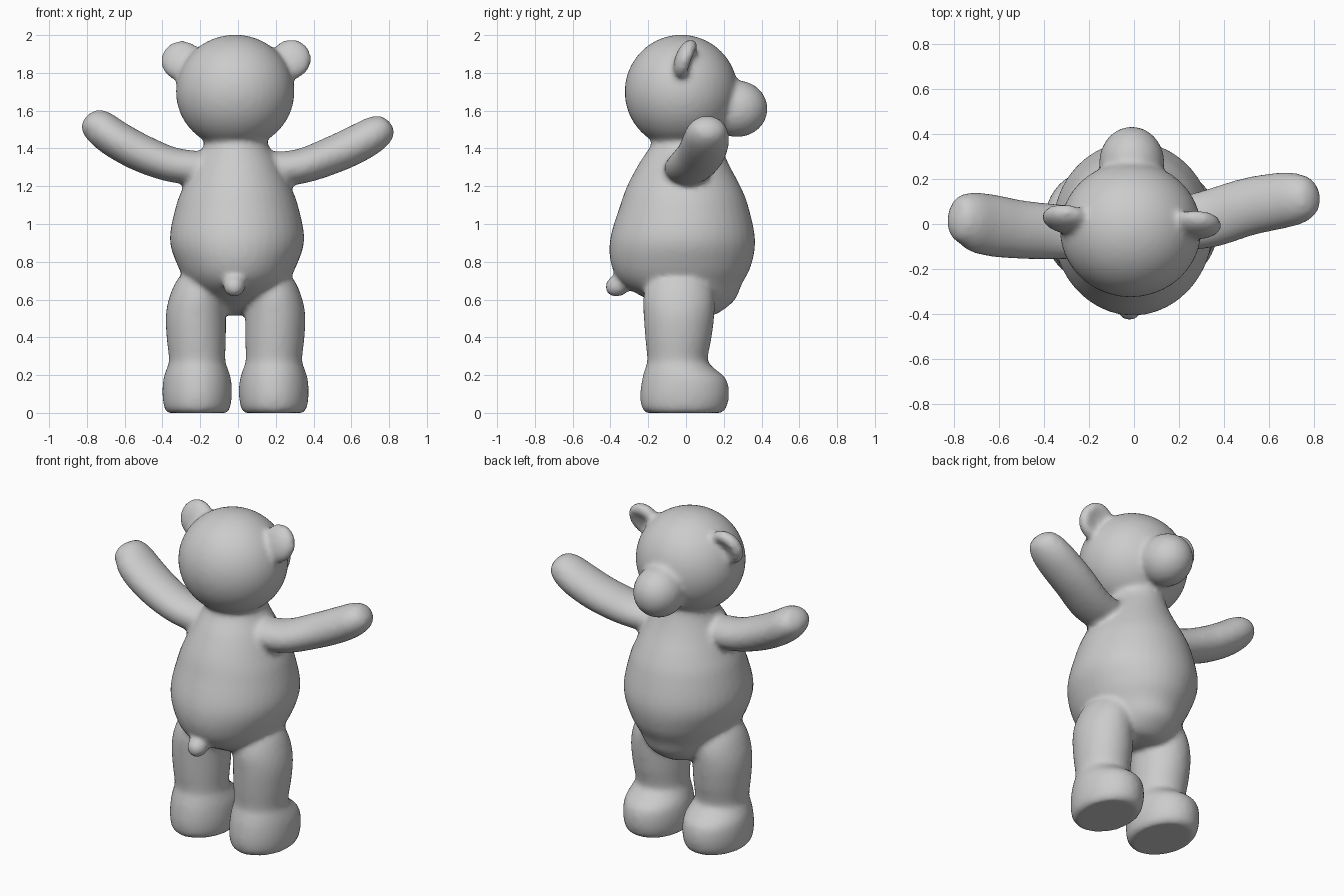
import bpy, bmesh, math
from mathutils import Vector, Matrix

if "Cube" in bpy.data.objects:
    bpy.data.objects.remove(bpy.data.objects["Cube"])

fur = bpy.data.materials.new("grey_fur")
fur.diffuse_color = (0.6, 0.6, 0.6, 1)
fur.use_nodes = True
fur.node_tree.nodes["Principled BSDF"].inputs["Base Color"].default_value = fur.diffuse_color
bm = bmesh.new()          # all parts are gathered here and fused into one skin
SEG = 40


def loft(rings):
    """Skin a list of (center, u, v) ellipses and close both ends."""
    loops = []
    for c, u, v in rings:
        loops.append([bm.verts.new(Vector(c) + u * math.cos(a) + v * math.sin(a))
                      for a in (2 * math.pi * i / SEG for i in range(SEG))])
    faces = []
    for a, b in zip(loops, loops[1:]):
        for i in range(SEG):
            j = (i + 1) % SEG
            faces.append(bm.faces.new((a[i], a[j], b[j], b[i])))
    faces.append(bm.faces.new(loops[0][::-1]))
    faces.append(bm.faces.new(loops[-1]))
    bmesh.ops.recalc_face_normals(bm, faces=faces)


def spline(rows, steps=5):
    """Smooth rows of numbers with a Catmull-Rom curve."""
    p = [rows[0]] + list(rows) + [rows[-1]]
    out = []
    for k in range(1, len(p) - 2):
        for s in range(steps):
            t = s / steps
            out.append([0.5 * (2 * b + (c - a) * t + (2 * a - 5 * b + 4 * c - d) * t * t
                               + (3 * b - a - 3 * c + d) * t ** 3)
                        for a, b, c, d in zip(*p[k - 1:k + 3])])
    return out + [list(rows[-1])]


def column(rows):
    """Upright loft from rows of (z, cx, cy, rx, ry)."""
    loft([((cx, cy, z), Vector((rx, 0, 0)), Vector((0, ry, 0)))
          for z, cx, cy, rx, ry in spline(rows)])


def limb(rows):
    """Sideways loft from rows of (x, y, z, width, thickness)."""
    pts = spline(rows)
    rings = []
    for i, (x, y, z, w, t) in enumerate(pts):
        a, b = pts[max(i - 1, 0)], pts[min(i + 1, len(pts) - 1)]
        d = (Vector(b[:3]) - Vector(a[:3])).normalized()
        u = (Vector((0, 1, 0)) - d * d.y).normalized()
        rings.append(((x, y, z), u * w, d.cross(u) * t))
    loft(rings)


def ball(center, radii, rot=Matrix(), dent=0.0):
    """Ellipsoid, with an optional hollow in its +y side."""
    vs = bmesh.ops.create_uvsphere(bm, u_segments=SEG, v_segments=24, radius=1)["verts"]
    for v in vs:
        if v.co.y > 0:
            v.co.y -= dent * max(0, 1 - (v.co.x ** 2 + v.co.z ** 2) / 0.6)
        v.co = Vector(center) + rot @ Vector([a * b for a, b in zip(v.co, radii)])


# torso and neck
column([(0.515, -0.005, 0.09, 0.06, 0.05), (0.54, -0.005, 0.06, 0.14, 0.13),
        (0.60, -0.005, 0.03, 0.2, 0.23), (0.68, -0.005, -0.02, 0.26, 0.315),
        (0.78, -0.005, -0.025, 0.315, 0.37), (0.92, -0.005, -0.018, 0.356, 0.384),
        (1.1, -0.005, -0.01, 0.322, 0.338), (1.2, -0.005, -0.012, 0.283, 0.3),
        (1.32, -0.005, -0.012, 0.225, 0.237), (1.42, -0.01, 0, 0.17, 0.185),
        (1.5, -0.01, 0, 0.16, 0.17)])

# head and muzzle
ball((-0.015, -0.025, 1.7), (0.314, 0.3, 0.302))
ball((-0.01, 0.27, 1.61), (0.145, 0.162, 0.15))

# ears, hollow in front
for side, x, y, z in ((-1, -0.3, 0.025, 1.865), (1, 0.28, 0.0, 1.872)):
    tilt = Matrix.Rotation(math.radians(-20), 4, 'X') @ Matrix.Rotation(math.radians(-5), 4, 'Z')
    ball((x, y, z), (0.108, 0.058, 0.11), tilt, dent=0.6)

# arms, raised to different angles
limb([(-0.12, -0.04, 1.29, 0.11, 0.09), (-0.33, -0.035, 1.31, 0.122, 0.092),
      (-0.5, -0.025, 1.37, 0.13, 0.099), (-0.64, -0.005, 1.445, 0.137, 0.1),
      (-0.73, 0.015, 1.51, 0.125, 0.094), (-0.785, 0.012, 1.545, 0.09, 0.07),
      (-0.808, 0.012, 1.562, 0.03, 0.025)])
limb([(0.12, -0.01, 1.29, 0.11, 0.09), (0.32, 0.02, 1.303, 0.128, 0.092),
      (0.5, 0.075, 1.365, 0.128, 0.099), (0.64, 0.102, 1.43, 0.125, 0.1),
      (0.73, 0.112, 1.482, 0.112, 0.092), (0.785, 0.116, 1.517, 0.08, 0.067),
      (0.806, 0.118, 1.532, 0.03, 0.025)])

# legs with feet
for s in (-1, 1):
    column([(z, -0.013 + s * off, cy, rx, ry) for z, off, cy, rx, ry in (
        (0.0, 0.203, -0.01, 0.158, 0.2), (0.03, 0.203, -0.01, 0.175, 0.225),
        (0.1, 0.203, -0.007, 0.184, 0.235), (0.18, 0.203, -0.01, 0.179, 0.222),
        (0.24, 0.203, -0.035, 0.16, 0.18), (0.28, 0.203, -0.045, 0.149, 0.16),
        (0.4, 0.208, -0.04, 0.157, 0.176), (0.52, 0.21, -0.037, 0.159, 0.187),
        (0.62, 0.2, -0.037, 0.148, 0.187), (0.71, 0.175, -0.037, 0.13, 0.16),
        (0.77, 0.15, -0.035, 0.08, 0.1))])

# tail
ball((-0.02, -0.36, 0.675), (0.06, 0.07, 0.058), Matrix.Rotation(math.radians(25), 4, 'X'))

# fuse the parts into one soft skin
mesh = bpy.data.meshes.new("bear_skin")
bm.to_mesh(mesh)
bm.free()
mesh.materials.append(fur)
bear = bpy.data.objects.new("bear_skin", mesh)
bpy.context.collection.objects.link(bear)
fuse = bear.modifiers.new("fuse", 'REMESH')
fuse.mode = 'VOXEL'
fuse.voxel_size = 0.016
fuse.use_smooth_shade = True
soften = bear.modifiers.new("soften", 'SMOOTH')
soften.factor = 0.5
soften.iterations = 6
